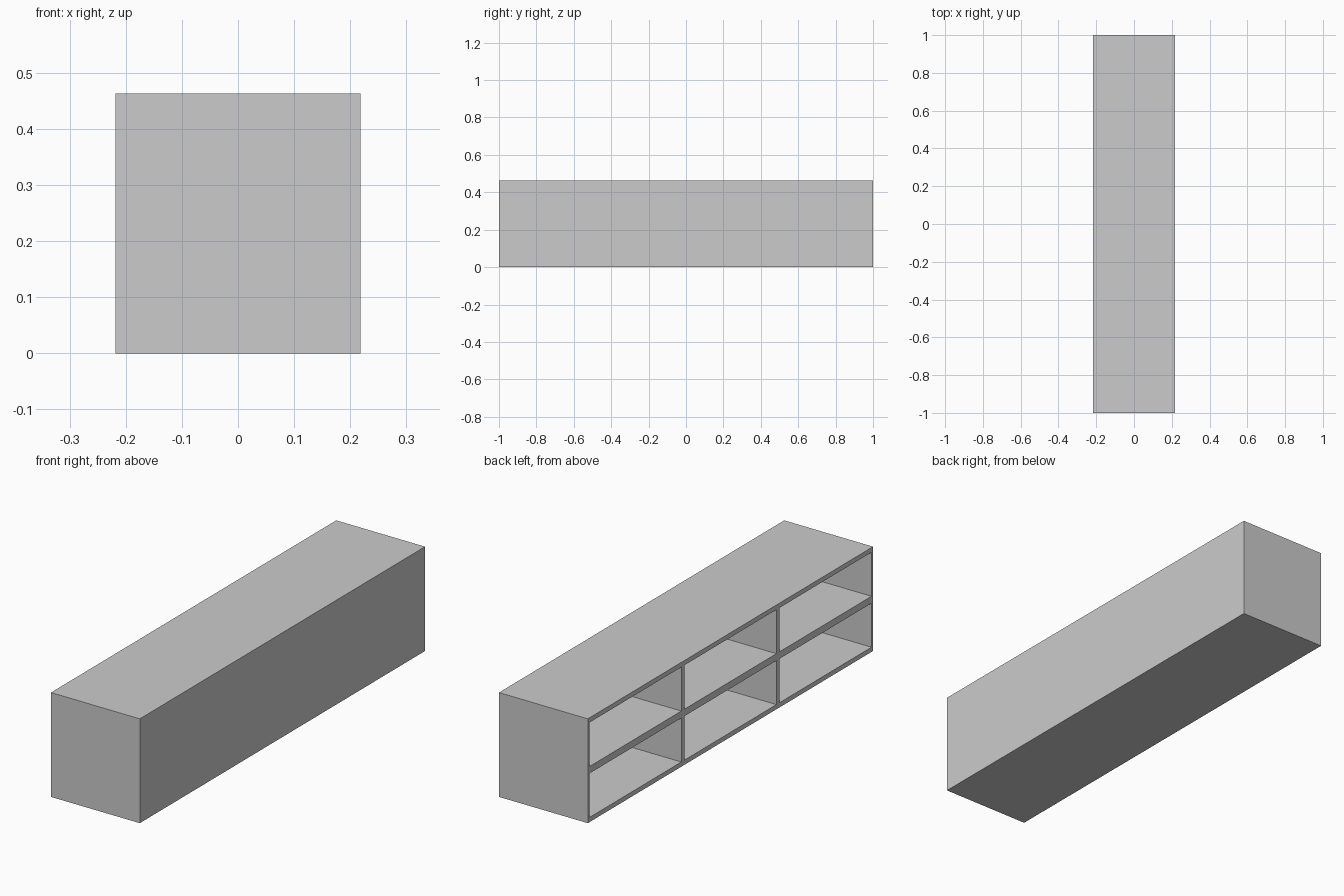
import bpy, bmesh
from mathutils import Matrix, Vector

if "Cube" in bpy.data.objects:
    bpy.data.objects.remove(bpy.data.objects["Cube"])

W, L, H = 0.436, 2.0, 0.463          # depth (x), length (y), height (z)
SIDE, DIVIDER = 0.011, 0.022         # end panels and uprights
SLAB, SHELF, BACK = 0.021, 0.031, 0.02
COLS, ROWS = 3, 2


def add_box(bm, lo, hi):
    lo, hi = Vector(lo), Vector(hi)
    size = hi - lo
    m = Matrix.Translation((lo + hi) / 2) @ Matrix.Diagonal((*size, 1))
    bmesh.ops.create_cube(bm, size=1, matrix=m)


def make_object(name, bm):
    mesh = bpy.data.meshes.new(name)
    bm.to_mesh(mesh)
    bm.free()
    obj = bpy.data.objects.new(name, mesh)
    bpy.context.collection.objects.link(obj)
    return obj


# Solid cabinet body
bm = bmesh.new()
add_box(bm, (-W / 2, -L / 2, 0), (W / 2, L / 2, H))
cabinet = make_object("cabinet", bm)

# Grid of compartments, open on the -x side
bm = bmesh.new()
cw = (L - 2 * SIDE - (COLS - 1) * DIVIDER) / COLS
ch = (H - 2 * SLAB - (ROWS - 1) * SHELF) / ROWS
for c in range(COLS):
    for r in range(ROWS):
        y = -L / 2 + SIDE + c * (cw + DIVIDER)
        z = SLAB + r * (ch + SHELF)
        add_box(bm, (-W / 2 - 0.1, y, z), (W / 2 - BACK, y + cw, z + ch))
cutter = make_object("compartment_cutter", bm)
cutter.hide_render = True

# Carve the compartments, then discard the cutter
mod = cabinet.modifiers.new("compartments", 'BOOLEAN')
mod.operation = 'DIFFERENCE'
mod.solver = 'EXACT'
mod.object = cutter
bpy.context.view_layer.objects.active = cabinet
cabinet.select_set(True)
bpy.ops.object.modifier_apply(modifier=mod.name)
bpy.data.objects.remove(cutter)
